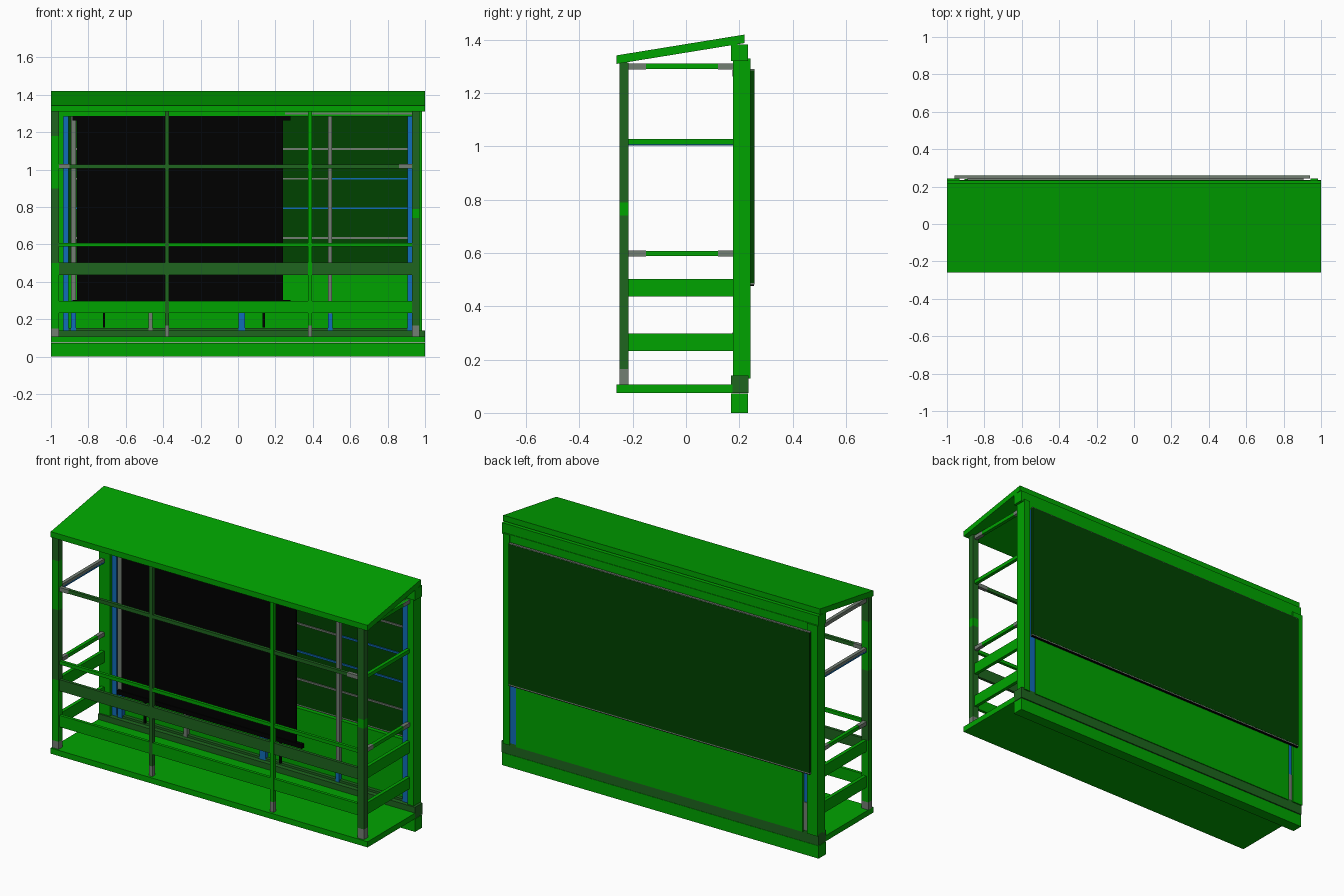
import bpy
import bmesh

default = bpy.data.objects.get("Cube")
if default:
    bpy.data.objects.remove(default, do_unlink=True)


def material(name, colour):
    m = bpy.data.materials.new(name)
    m.use_nodes = True
    m.diffuse_color = (*colour, 1)
    m.node_tree.nodes["Principled BSDF"].inputs["Base Color"].default_value = (*colour, 1)
    return m


green = material("bright green", (0, 0.37, 0))
muted = material("muted green", (0.013, 0.13, 0.013))
dark = material("dark green", (0, 0.055, 0))
blue = material("window blue", (0.005, 0.15, 0.48))
grey = material("grey", (0.17, 0.21, 0.17))
black = material("black", (0, 0, 0))


def prism(name, profile, x0, x1, mat):
    """Extrude a (y, z) profile along x."""
    bm = bmesh.new()
    face = bm.faces.new([bm.verts.new((x0, y, z)) for y, z in profile])
    ext = bmesh.ops.extrude_face_region(bm, geom=[face])
    verts = [g for g in ext["geom"] if isinstance(g, bmesh.types.BMVert)]
    bmesh.ops.translate(bm, verts=verts, vec=(x1 - x0, 0, 0))
    bmesh.ops.recalc_face_normals(bm, faces=bm.faces)
    mesh = bpy.data.meshes.new(name)
    bm.to_mesh(mesh)
    bm.free()
    mesh.materials.append(mat)
    obj = bpy.data.objects.new(name, mesh)
    bpy.context.collection.objects.link(obj)
    return obj


def box(name, xs, ys, zs, mat):
    (y0, y1), (z0, z1) = ys, zs
    return prism(name, [(y0, z0), (y1, z0), (y1, z1), (y0, z1)], *xs, mat)


# Roof, floor and long beams
full = (-1, 1)
prism("roof", [(-0.26, 1.31), (0.22, 1.388), (0.22, 1.42), (-0.26, 1.342)], *full, green)
box("floor", full, (-0.26, 0.175), (0.075, 0.107), green)
box("base_beam", full, (0.168, 0.232), (0, 0.072), green)
box("sill_beam", full, (0.168, 0.235), (0.075, 0.14), muted)
box("top_beam", full, (0.168, 0.232), (1.32, 1.383), green)

# Wall posts and header
wall = (0.177, 0.242)
box("left_wall_post", (0.945, 0.985), wall, (0.13, 1.33), green)
box("right_wall_post", (-1, -0.932), wall, (0.13, 1.33), green)
box("header", (-0.932, 0.945), (0.18, 0.235), (1.285, 1.33), green)
box("header_trim", (0.25, 0.93), (0.174, 0.18), (1.295, 1.305), grey)

# Front posts and uprights, built in coloured lengths from the floor up
front = (-0.25, -0.215)
thin = (-0.245, -0.222)
uprights = [
    ("left_front_post", 0.93, 0.97, front, [(0.165, grey), (0.74, muted), (0.79, green), (1.315, muted)]),
    ("right_front_post", -1, -0.957, front,
     [(0.15, grey), (0.5, green), (0.9, muted), (1.18, green), (1.315, muted)]),
    ("right_front_upright", -0.391, -0.369, thin, [(0.165, grey), (1.315, muted)]),
    ("left_front_upright", 0.374, 0.396, thin, [(0.165, grey), (1.315, green)]),
]
for name, x0, x1, ys, lengths in uprights:
    z0 = 0.107
    for z1, mat in lengths:
        box(name, (x0, x1), ys, (z0, z1), mat)
        z0 = z1

# Guard rails: colours for the front, left end and right end
rails = [
    ("lower_board", 0.232, 0.298, green, green, green),
    ("upper_board", 0.437, 0.502, muted, green, green),
    ("hand_rail", 0.588, 0.608, green, green, green),
    ("high_rail", 1.007, 1.028, muted, green, grey),
    ("top_rail", 1.29, 1.311, None, green, grey),
]
for name, z0, z1, front_mat, left_mat, right_mat in rails:
    if front_mat:
        box("front_" + name, (-0.957, 0.93), (-0.242, -0.225), (z0, z1), front_mat)
    for side, x, mat in (("left", 0.95, left_mat), ("right", -0.978, right_mat)):
        box(side + "_" + name, (x - 0.01, x + 0.01), (-0.215, 0.177), (z0, z1), mat)

# Grey sleeves where the thin rails meet the posts, blue strip under one rail
for x0, x1 in ((-0.957, -0.9), (0.86, 0.93)):
    box("high_rail_sleeve", (x0, x1), (-0.244, -0.223), (1.006, 1.029), grey)
for x in (0.95, -0.978):
    for y0, y1 in ((-0.215, -0.15), (0.12, 0.177)):
        for z in (0.598, 1.3):
            box("end_rail_sleeve", (x - 0.011, x + 0.011), (y0, y1), (z - 0.011, z + 0.011), grey)
box("high_rail_strip", (-0.989, -0.967), (-0.215, 0.177), (1.004, 1.012), blue)

# Back wall panel and window frame
box("lower_panel", (-0.905, 0.905), (0.215, 0.24), (0.13, 0.482), green)
box("left_frame", (0.905, 0.945), (0.19, 0.235), (0.14, 1.285), blue)
box("right_frame", (-0.932, -0.905), (0.195, 0.23), (0.14, 1.285), blue)
box("right_frame_plate", (-0.932, -0.905), (0.23, 0.234), (0.14, 0.3), grey)
box("right_sash", (-0.893, -0.865), (0.19, 0.215), (0.3, 1.285), grey)
box("right_sash_foot", (-0.893, -0.865), (0.189, 0.215), (0.14, 0.3), blue)
box("window_sill", (-0.905, 0.905), (0.195, 0.215), (0.14, 0.152), muted)

# Window mullions
for x, w, mat in ((-0.467, 0.011, grey), (0.02, 0.018, blue)):
    box("mullion", (x - w, x + w), (0.192, 0.215), (0.14, 0.482), mat)
box("left_mullion", (0.482, 0.502), (0.197, 0.22), (0.23, 1.285), grey)
box("left_mullion_foot", (0.48, 0.504), (0.192, 0.22), (0.14, 0.23), blue)

# Roller shutter with cap, bottom bar and slat joints
shutter = (-0.96, 0.94)
box("shutter", shutter, (0.243, 0.258), (0.487, 1.286), dark)
box("shutter_cap", shutter, (0.243, 0.257), (1.286, 1.29), grey)
box("shutter_bar", shutter, (0.243, 0.257), (0.481, 0.487), grey)
box("shutter_seal", shutter, (0.243, 0.256), (0.477, 0.481), black)
joints = [(0.635, grey, grey), (0.793, blue, blue), (0.951, grey, blue), (1.109, grey, grey)]
for z, near, far in joints:
    for xs, mat in (((-0.89, 0.49), near), ((0.49, 0.905), far)):
        box("slat_joint", xs, (0.236, 0.244), (z - 0.005, z + 0.005), mat)

# Black inner screen with rods and feet
box("screen", (-0.86, 0.24), (0.18, 0.19), (0.3, 1.285), black)
for name, z in (("top", 1.275), ("bottom", 0.29)):
    box(name + "_screen_rod", (-0.885, 0.28), (0.175, 0.195), (z - 0.012, z + 0.012), black)
for x in (-0.717, 0.138):
    box("screen_foot", (x - 0.006, x + 0.006), (0.18, 0.19), (0.155, 0.29), black)
